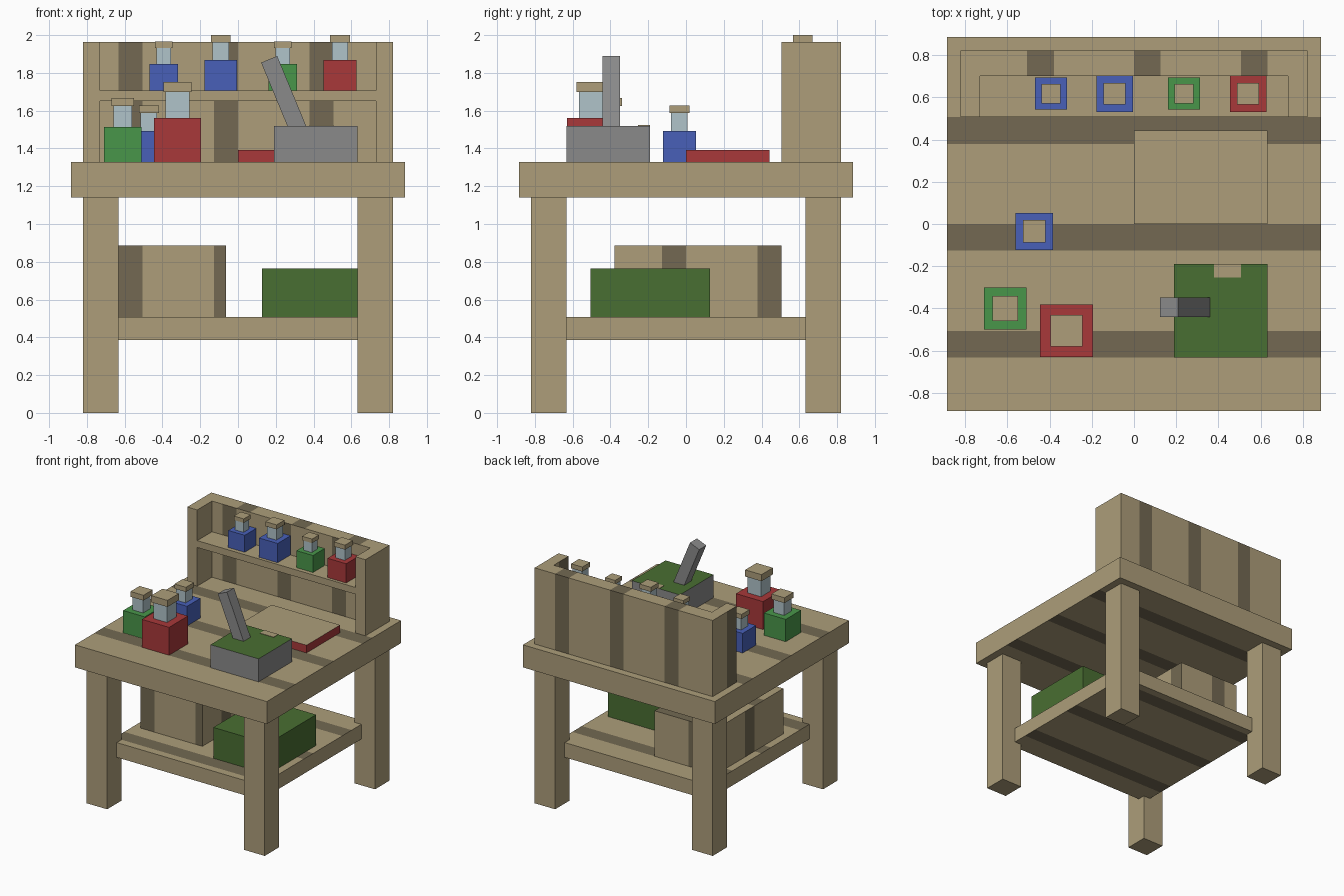
import bpy, bmesh, math
from mathutils import Vector, Matrix

if "Cube" in bpy.data.objects:
    bpy.data.objects.remove(bpy.data.objects["Cube"])

U = 0.0632  # grid unit shared by the carpentry


def srgb(r, g, b):
    return tuple((c / 255 / 12.92) if c < 10 else ((c / 255 + 0.055) / 1.055) ** 2.4
                 for c in (r, g, b)) + (1.0,)


def material(name, *rgb):
    m = bpy.data.materials.new(name)
    m.diffuse_color = srgb(*rgb)
    m.use_nodes = True
    m.node_tree.nodes["Principled BSDF"].inputs["Base Color"].default_value = m.diffuse_color
    return m


WOOD = material("wood", 173, 158, 122)
DARK = material("dark_wood", 115, 105, 82)
RED = material("red", 168, 56, 58)
BLUE = material("blue", 72, 96, 184)
GREEN = material("green", 73, 150, 74)
MOSS = material("dark_green", 73, 110, 50)
GREY = material("grey", 138, 138, 138)
GLASS = material("pale_glass", 176, 196, 202)

BANDS = [(-10 * U, -8 * U), (-2 * U, 0), (6 * U, 8 * U)]


def banded(v, mirrored):
    v = -v if mirrored else v
    return any(a < v < b for a, b in BANDS)


def box(name, lo, hi, mats, rule=None, cuts=(), matrix=None):
    """Box between two corners; cuts are (axis, value), rule picks a material per face."""
    lo, hi = Vector(lo), Vector(hi)
    bm = bmesh.new()
    bmesh.ops.create_cube(bm, size=1)
    for v in bm.verts:
        v.co = (lo + hi) / 2 + Vector([v.co[i] * (hi[i] - lo[i]) for i in range(3)])
    for axis, value in cuts:
        if lo[axis] + 1e-4 < value < hi[axis] - 1e-4:
            n = Vector((0, 0, 0))
            n[axis] = 1
            bmesh.ops.bisect_plane(bm, geom=bm.verts[:] + bm.edges[:] + bm.faces[:],
                                   plane_co=n * value, plane_no=n)
    bm.normal_update()
    if rule:
        for f in bm.faces:
            f.material_index = int(rule(f.normal, f.calc_center_median()))
    if matrix:
        bm.transform(matrix)
    me = bpy.data.meshes.new(name)
    bm.to_mesh(me)
    bm.free()
    for m in mats:
        me.materials.append(m)
    ob = bpy.data.objects.new(name, me)
    bpy.context.collection.objects.link(ob)
    return ob


def planks(name, lo, hi, sides):
    """Wooden box with dark bands; sides maps (axis, sign) -> (band axis, mirrored)."""
    def rule(n, c):
        axis = max(range(3), key=lambda i: abs(n[i]))
        side = sides.get((axis, 1 if n[axis] > 0 else -1))
        return side is not None and banded(c[side[0]], side[1])
    cuts = {(a, s * v) for a, mirrored in sides.values()
            for band in BANDS for v in band for s in [-1 if mirrored else 1]}
    return box(name, lo, hi, [WOOD, DARK], rule, sorted(cuts))


def bottle(name, x, y, z, s, colour):
    """Square bottle: body, glass neck and wooden stopper, sized by body width."""
    h = 0
    for part, w, t, m in (("body", 1, 0.93, colour), ("neck", 0.5, 0.55, GLASS),
                          ("stopper", 0.6, 0.22, WOOD)):
        r = s * w / 2
        box(name + "_" + part, (x - r, y - r, z + h), (x + r, y + r, z + h + s * t), [m])
        h += s * t


# Table
BOARD = {(2, 1): (1, False), (2, -1): (1, True)}
TOP = 1.328
planks("table_top", (-14 * U, -14 * U, 1.14), (14 * U, 14 * U, TOP), BOARD)
planks("lower_shelf", (-11 * U, -11 * U, 0.385), (11 * U, 11 * U, 0.508), BOARD)
for sx in (-1, 1):
    for sy in (-1, 1):
        xs, ys = sorted((sx * 10 * U, sx * 13 * U)), sorted((sy * 10 * U, sy * 13 * U))
        box("leg", (xs[0], ys[0], 0), (xs[1], ys[1], 1.14), [WOOD])

# Rear cabinet
planks("cabinet_back", (-13 * U, 0.70, TOP), (13 * U, 13 * U, 1.963),
       {(1, -1): (0, False), (1, 1): (0, True), (2, 1): (0, True)})
for x0, x1 in ((-13 * U, -0.73), (0.73, 13 * U)):
    planks("cabinet_side", (x0, 8 * U, TOP), (x1, 0.70, 1.963), {(0, -1): (1, True)})
box("cabinet_shelf", (-0.73, 8 * U, 1.65), (0.73, 0.70, 1.707), [WOOD])

# Storage under the table
planks("crate", (-10 * U, -6 * U, 0.508), (-U, 8 * U, 0.887),
       {(0, 1): (1, False), (0, -1): (1, True), (1, -1): (0, False),
        (1, 1): (0, True), (2, 1): (1, False)})
box("green_chest", (2 * U, -8 * U, 0.508), (10 * U, 2 * U, 0.765), [MOSS])

# Book lying flat, with coloured edges
box("book", (0, 0, TOP), (10 * U, 7 * U, 1.392), [RED, WOOD], lambda n, c: n.z > 0.5)

# Lever device
box("device_base", (3 * U, -10 * U, TOP), (10 * U, -3 * U, 1.52), [GREY, MOSS],
    lambda n, c: n.z > 0.5)
box("device_patch", (6 * U, -4 * U, 1.517), (8 * U, -3 * U, 1.523), [WOOD])
tilt = Matrix.Translation((0.251, -0.395, 1.664)) @ Matrix.Rotation(math.radians(-22.5), 4, 'Y')
box("lever", (-0.046, -0.046, -0.225), (0.046, 0.046, 0.225), [GREY], matrix=tilt)

# Bottles on the table and on the cabinet shelf
bottle("green_bottle", -0.61, -0.40, TOP, 0.20, GREEN)
bottle("red_bottle", -0.32, -0.505, TOP, 0.25, RED)
bottle("blue_bottle", -0.472, -0.035, TOP, 0.176, BLUE)
bottle("shelf_blue_bottle_small", -0.393, 0.617, 1.707, 0.152, BLUE)
bottle("shelf_blue_bottle_large", -0.092, 0.617, 1.707, 0.1723, BLUE)
bottle("shelf_green_bottle", 0.237, 0.617, 1.707, 0.152, GREEN)
bottle("shelf_red_bottle", 0.54, 0.617, 1.707, 0.1723, RED)
